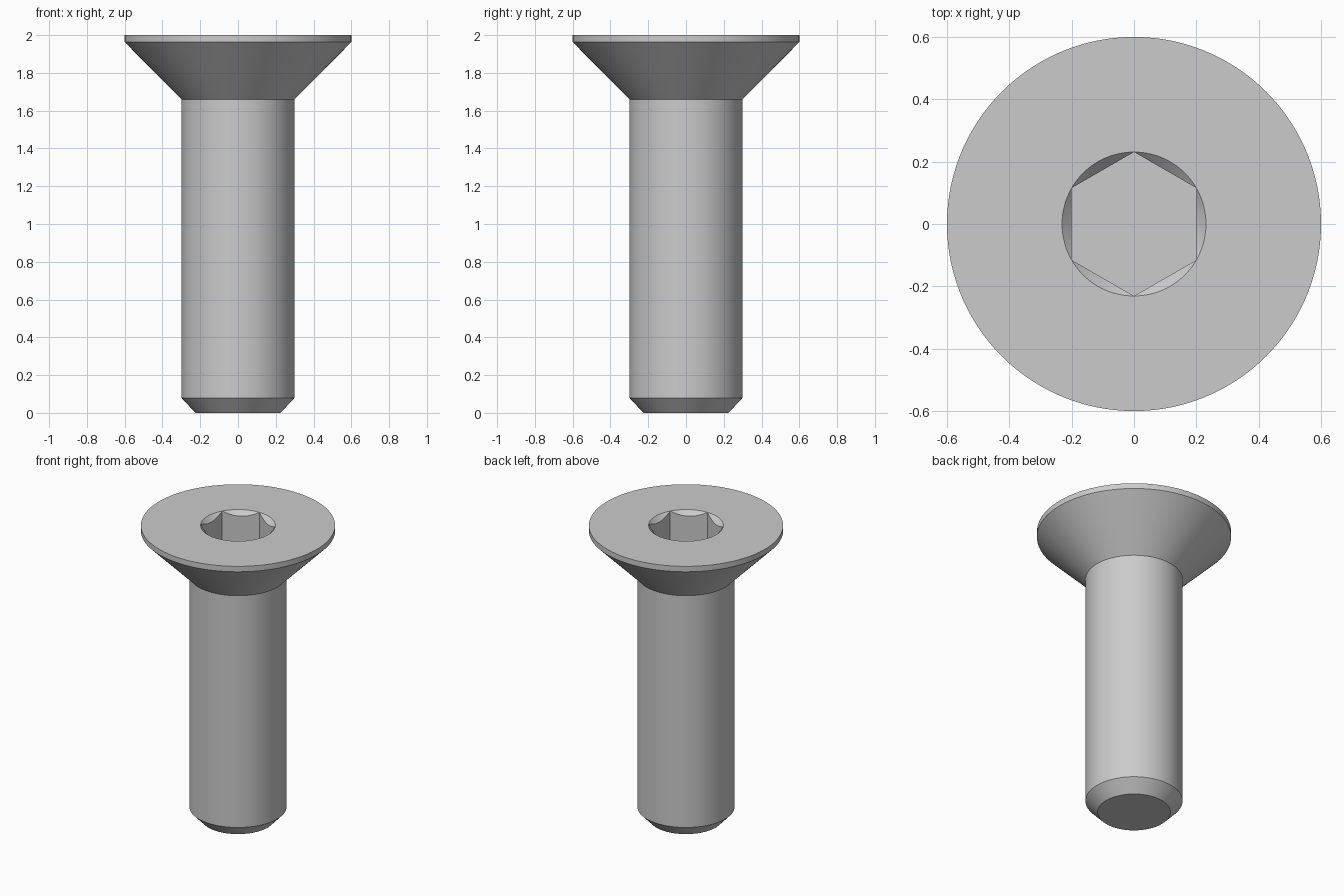
import bpy
import bmesh
from math import cos, sin, pi, radians

cube = bpy.data.objects.get("Cube")
if cube:
    bpy.data.objects.remove(cube, do_unlink=True)

SEGMENTS = 120          # multiple of 12, so hexagon corners land on vertices
FLAT = 0.2              # socket centre to flat
CORNER = FLAT / cos(pi / 6)
TOP, SOCKET_FLOOR = 2.0, 1.75

steel = bpy.data.materials.new("grey steel")
steel.use_nodes = True
colour = (0.6, 0.6, 0.6, 1)
steel.diffuse_color = colour
steel.node_tree.nodes["Principled BSDF"].inputs["Base Color"].default_value = colour


def circle(radius, z):
    return lambda a: (radius, z)


def hex_radius(a):
    # flats face +x and -x, corners point along y
    return FLAT / cos((a + pi / 6) % (pi / 3) - pi / 6)


def countersink(a):
    # 45 degree cone meeting the hexagonal walls
    r = hex_radius(a)
    return r, TOP - (CORNER - r)


def socket_floor(a):
    return hex_radius(a), SOCKET_FLOOR


# Rings from the shank tip, over the head and down into the socket
rings = [
    circle(0.225, 0), circle(0.3, 0.08),        # tip chamfer
    circle(0.3, 1.66),                          # shank
    circle(0.6, 1.963), circle(0.6, TOP),       # conical head and rim
    circle(CORNER, TOP), countersink, socket_floor,
]

bm = bmesh.new()
loops = []
for ring in rings:
    loop = []
    for i in range(SEGMENTS):
        a = 2 * pi * i / SEGMENTS
        r, z = ring(a)
        loop.append(bm.verts.new((r * cos(a), r * sin(a), z)))
    loops.append(loop)

for low, high in zip(loops, loops[1:]):
    for i in range(SEGMENTS):
        j = (i + 1) % SEGMENTS
        bm.faces.new((low[i], low[j], high[j], high[i]))
bm.faces.new(loops[0][::-1])
bm.faces.new(loops[-1])

# Merge the points where the countersink touches the hexagon corners
bmesh.ops.remove_doubles(bm, verts=bm.verts, dist=0.00005)
bmesh.ops.recalc_face_normals(bm, faces=bm.faces)

mesh = bpy.data.meshes.new("countersunk_screw")
bm.to_mesh(mesh)
bm.free()
mesh.materials.append(steel)
screw = bpy.data.objects.new("countersunk_screw", mesh)
bpy.context.collection.objects.link(screw)

bpy.ops.object.select_all(action='DESELECT')
screw.select_set(True)
bpy.context.view_layer.objects.active = screw
bpy.ops.object.shade_smooth_by_angle(angle=radians(25))
